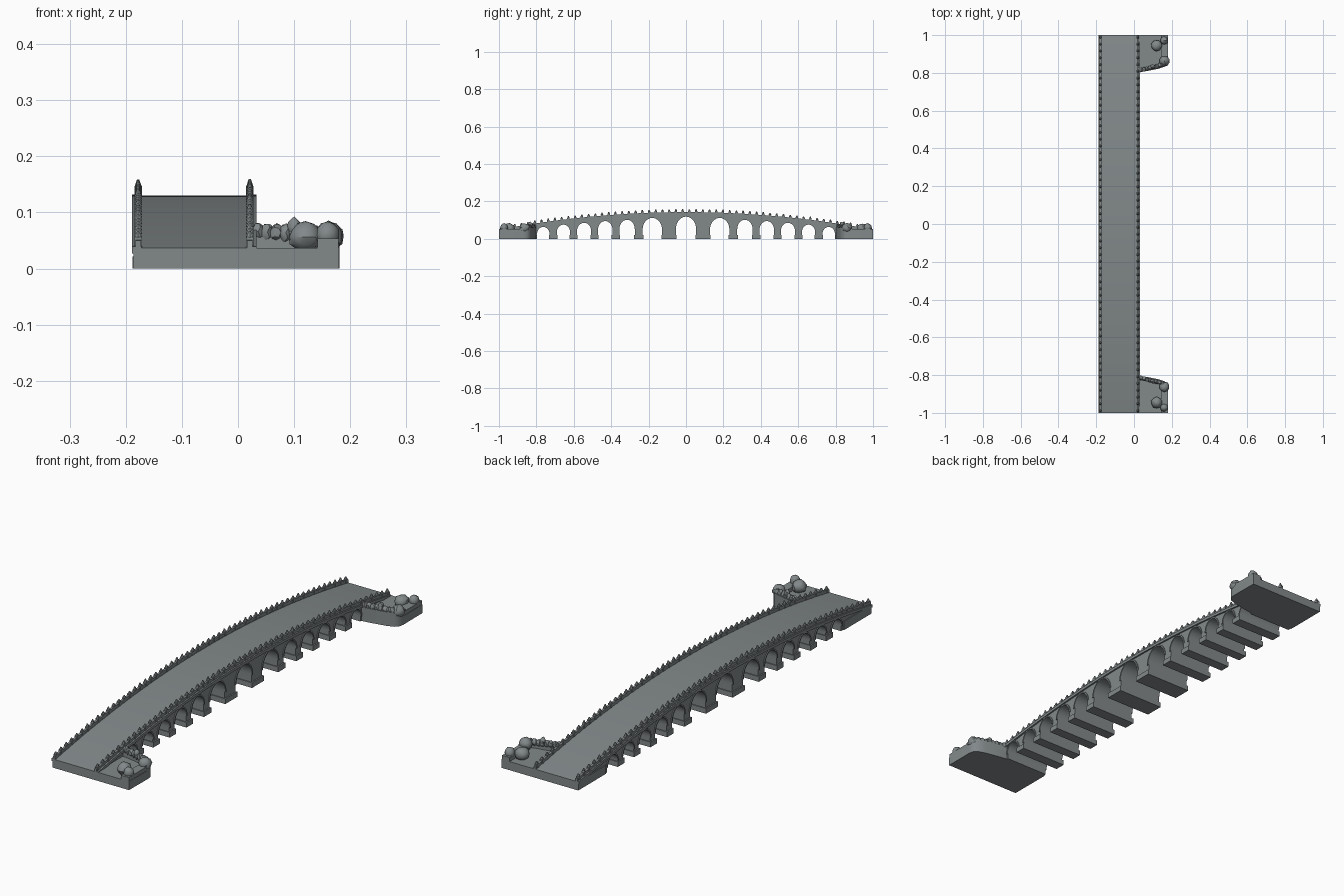
import bpy, bmesh, math, random
from mathutils import Vector, Matrix

if "Cube" in bpy.data.objects:
    bpy.data.objects.remove(bpy.data.objects["Cube"])

random.seed(4)
stone = bpy.data.materials.new("grey stone")
stone.diffuse_color = (0.225, 0.25, 0.255, 1)
stone.use_nodes = True
stone.node_tree.nodes["Principled BSDF"].inputs["Base Color"].default_value = stone.diffuse_color


def road(y):
    return 0.037 + 0.093 * (1 - y * y)


def finish(bm, name, smooth=True):
    bmesh.ops.recalc_face_normals(bm, faces=bm.faces)
    me = bpy.data.meshes.new(name)
    bm.to_mesh(me)
    bm.free()
    ob = bpy.data.objects.new(name, me)
    bpy.context.collection.objects.link(ob)
    me.materials.append(stone)
    if smooth:
        bpy.ops.object.select_all(action='DESELECT')
        ob.select_set(True)
        bpy.context.view_layer.objects.active = ob
        bpy.ops.object.shade_smooth_by_angle(angle=math.radians(35))
    return ob


def extrude(bm, pts, vec):
    """Prism from a closed outline of 3D points."""
    f = bm.faces.new([bm.verts.new(p) for p in pts])
    r = bmesh.ops.extrude_face_region(bm, geom=[f], use_keep_orig=True)
    vs = [v for v in r['geom'] if isinstance(v, bmesh.types.BMVert)]
    bmesh.ops.translate(bm, vec=vec, verts=vs)


def box(bm, x0, x1, y0, y1, z0, z1):
    extrude(bm, [(x0, y0, z0), (x1, y0, z0), (x1, y1, z0), (x0, y1, z0)], (0, 0, z1 - z0))


def band(bm, x0, x1, lo, hi, n=80):
    """Strip following the road curve, between two offsets from the road."""
    ys = [-1 + 2 * i / n for i in range(n + 1)]
    pts = [(x0, y, road(y) + lo) for y in ys] + [(x0, y, road(y) + hi) for y in reversed(ys)]
    extrude(bm, pts, (x1 - x0, 0, 0))


def lump(bm, x, y, z, r, squash=1.0, rough=0.15):
    m = Matrix.Translation((x, y, z)) @ Matrix.Diagonal((1, 1, squash, 1))
    r0 = bmesh.ops.create_icosphere(bm, subdivisions=2, radius=r, matrix=m)
    c = Vector((x, y, z))
    for v in r0['verts']:
        v.co = c + (v.co - c) * (1 + random.uniform(-rough, rough))


# arches: centre, half width, crown height
half = [(0.0, 0.054, 0.119), (0.18, 0.052, 0.112), (0.315, 0.041, 0.102), (0.432, 0.039, 0.095),
        (0.545, 0.038, 0.086), (0.655, 0.036, 0.076), (0.763, 0.034, 0.064)]
arches = [(-c, w, h) for c, w, h in reversed(half[1:])] + half


def arch_curve(c, w, h, n=16):
    rise = min(w * 1.2, h - 0.012)
    return [(c - w * math.cos(math.pi * i / n), h - rise + rise * math.sin(math.pi * i / n))
            for i in range(n + 1)]


# bridge body with arched openings
bm = bmesh.new()
out = [(-1, 0)]
for c, w, h in arches:
    out += [(c - w, 0)] + arch_curve(c, w, h) + [(c + w, 0)]
out += [(1, 0)] + [(1 - i / 40, road(1 - i / 40)) for i in range(81)]
extrude(bm, [(-0.182, y, z) for y, z in out], (0.208, 0, 0))
finish(bm, "bridge_body")

# raised rings round the arches, both sides
bm = bmesh.new()
for c, w, h in arches:
    inner = arch_curve(c, w, h)
    outer = arch_curve(c, w + 0.007, h + 0.006)
    for x0, x1 in ((-0.186, -0.181), (0.025, 0.030)):
        extrude(bm, [(x0, y, z) for y, z in inner + outer[::-1]], (x1 - x0, 0, 0))
finish(bm, "arch_rings")

# pier footings
bm = bmesh.new()
for a, b in zip(arches, arches[1:]):
    y0, y1 = a[0] + a[1], b[0] - b[1]
    box(bm, -0.188, 0.032, y0 - 0.004, y1 + 0.004, 0, 0.022)
finish(bm, "pier_footings")

# cornices under the parapets
bm = bmesh.new()
for x0, x1 in ((-0.189, -0.172), (0.016, 0.033)):
    band(bm, x0, x1, -0.010, 0.002)
finish(bm, "cornices")

# parapet walls
bm = bmesh.new()
for x in (-0.178, 0.021):
    band(bm, x - 0.005, x + 0.005, -0.002, 0.013)
finish(bm, "parapets")

# posts with carved finials
bm = bmesh.new()
N = 56
for x in (-0.178, 0.021):
    for i in range(N):
        y = -0.988 + 1.976 * i / (N - 1)
        z = road(y)
        box(bm, x - 0.0065, x + 0.0065, y - 0.0065, y + 0.0065, z - 0.004, z + 0.017)
        top = random.uniform(0.010, 0.014)
        m = Matrix.Translation((x, y, z + 0.016 + top / 2))
        bmesh.ops.create_cone(bm, cap_ends=True, segments=6, radius1=0.0075, radius2=0.0025,
                              depth=top, matrix=m)
finish(bm, "parapet_posts")

# end landings with side terraces, mirrored at both ends
edge = [(0.02, 0.802), (0.08, 0.812), (0.13, 0.822), (0.163, 0.833), (0.178, 0.85), (0.181, 0.87)]
for s, tag in ((-1, "front"), (1, "back")):
    bm = bmesh.new()
    outline = [(-0.186, 1), (-0.186, 0.81)] + edge + [(0.18, 1)]
    extrude(bm, [(x, s * y, 0) for x, y in outline], (0, 0, 0.037))
    finish(bm, tag + "_landing")

    # low kerb and lumpy wall along the terrace edge
    bm = bmesh.new()
    box(bm, 0.142, 0.179, s * 0.86, s * 1.0, 0.03, 0.054)
    inner = [(x - 0.003, y + 0.018) for x, y in edge]
    extrude(bm, [(x, s * y, 0.034) for x, y in edge + inner[::-1]], (0, 0, 0.026))
    finish(bm, tag + "_terrace_wall")

    bm = bmesh.new()
    for i in range(8):
        t = i / 7
        lump(bm, 0.036 + 0.115 * t, s * (0.815 + 0.028 * t), 0.066 - 0.005 * t, 0.012, 1.3)
    lump(bm, 0.10, s * 0.832, 0.074, 0.012, 1.4)
    finish(bm, tag + "_wall_stones")

    # rounded rocks on the terrace
    bm = bmesh.new()
    lump(bm, 0.120, s * 0.945, 0.056, 0.030, 0.9, 0.08)
    lump(bm, 0.161, s * 0.862, 0.058, 0.027, 0.95, 0.08)
    lump(bm, 0.160, s * 0.972, 0.060, 0.021, 1.1, 0.08)
    finish(bm, tag + "_terrace_rocks")
